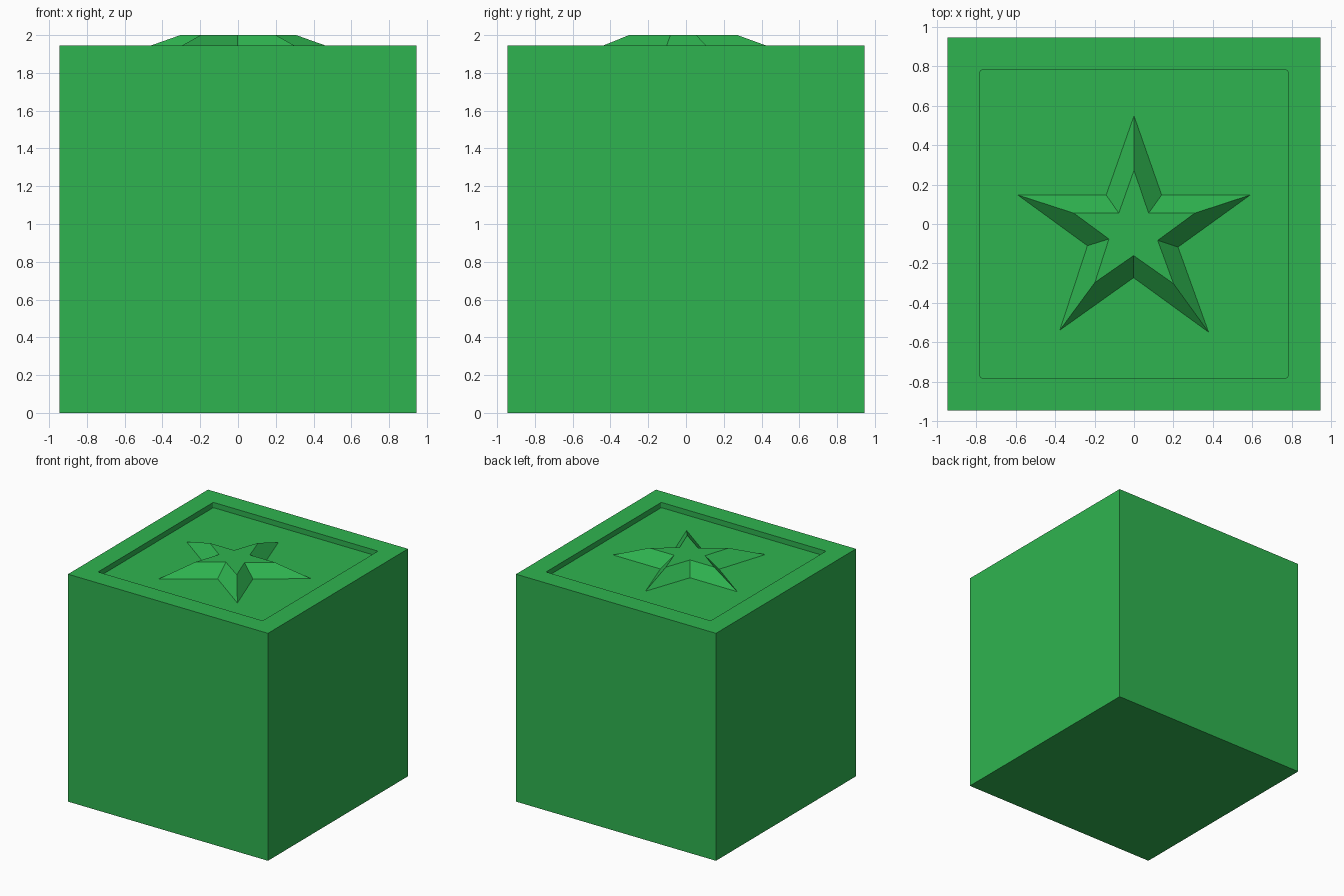
import bpy, bmesh, math

if "Cube" in bpy.data.objects:
    bpy.data.objects.remove(bpy.data.objects["Cube"])

HALF, TOP = 0.946, 1.945        # block half width and rim height
RECESS, FLOOR = 0.779, 1.90     # recess half width and floor height
STAR_TOP = 2.0

green = bpy.data.materials.new("green")
green.diffuse_color = (0.028, 0.456, 0.080, 1)
green.use_nodes = True
green.node_tree.nodes["Principled BSDF"].inputs["Base Color"].default_value = green.diffuse_color


def finish(bm, name):
    bmesh.ops.recalc_face_normals(bm, faces=bm.faces)
    mesh = bpy.data.meshes.new(name)
    bm.to_mesh(mesh)
    bm.free()
    mesh.materials.append(green)
    obj = bpy.data.objects.new(name, mesh)
    bpy.context.collection.objects.link(obj)
    return obj


def ring(bm, points, z):
    return [bm.verts.new((x, y, z)) for x, y in points]


def bridge(bm, a, b):
    for i in range(len(a)):
        j = (i + 1) % len(a)
        bm.faces.new((a[i], a[j], b[j], b[i]))


def rounded_square(half, radius, steps=3):
    pts = []
    for q in range(4):
        mid = math.radians(45 + 90 * q)
        cx = math.copysign(half - radius, math.cos(mid))
        cy = math.copysign(half - radius, math.sin(mid))
        for s in range(steps + 1):
            a = math.radians(90 * q + 90 * s / steps)
            pts.append((cx + radius * math.cos(a), cy + radius * math.sin(a)))
    return pts


# Block with a shallow square recess in its top
bm = bmesh.new()
corners = [(HALF, HALF), (-HALF, HALF), (-HALF, -HALF), (HALF, -HALF)]
base, rim = ring(bm, corners, 0), ring(bm, corners, TOP)
bm.faces.new(base)
bridge(bm, base, rim)
inner = rounded_square(RECESS, 0.008)
lip, floor = ring(bm, inner, TOP), ring(bm, inner, FLOOR)
bridge(bm, lip, floor)
bm.faces.new(floor)
# flat rim: one strip per side plus a fan at each rounded corner
for q in range(4):
    n, c = (q + 1) % 4, lip[4 * q:4 * q + 4]
    bm.faces.new((rim[q], rim[n], lip[4 * n], c[3]))
    for a, b in zip(c, c[1:]):
        bm.faces.new((rim[q], b, a))
finish(bm, "block")

# Raised star with sloping sides, standing on the recess floor
foot = [(0, 0.548), (0.14, 0.147), (0.589, 0.147), (0.223, -0.117), (0.378, -0.548),
        (-0.002, -0.272), (-0.376, -0.538), (-0.236, -0.11), (-0.589, 0.147), (-0.141, 0.147)]
crown = [(0, 0.272), (0.074, 0.055), (0.308, 0.055), (0.12, -0.083), (0.2, -0.302),
         (-0.002, -0.16), (-0.198, -0.296), (-0.127, -0.076), (-0.305, 0.055), (-0.077, 0.055)]
bm = bmesh.new()
low, high = ring(bm, foot, FLOOR), ring(bm, crown, STAR_TOP)
bridge(bm, low, high)
bm.faces.new(high)
bm.faces.new(low)
finish(bm, "star")
